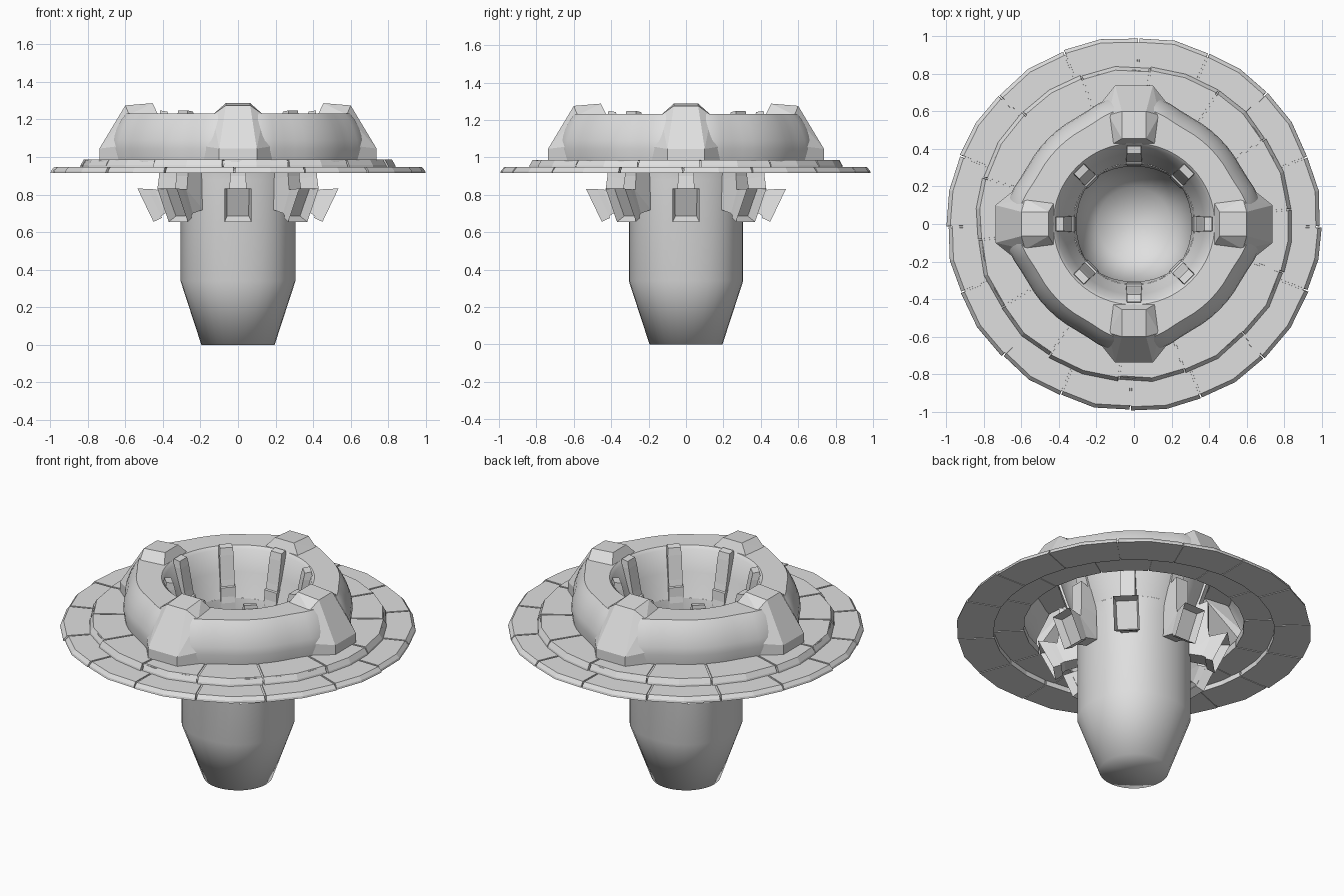
import bpy, bmesh, math, random
from mathutils import Vector, Matrix

if "Cube" in bpy.data.objects:
    bpy.data.objects.remove(bpy.data.objects["Cube"])

random.seed(4)
stone = bpy.data.materials.new("grey_stone")
stone.diffuse_color = (0.74, 0.74, 0.74, 1)
stone.use_nodes = True
stone.node_tree.nodes["Principled BSDF"].inputs["Base Color"].default_value = stone.diffuse_color


def finish(name, bm, smooth=None):
    bmesh.ops.recalc_face_normals(bm, faces=bm.faces[:])
    me = bpy.data.meshes.new(name)
    bm.to_mesh(me)
    bm.free()
    me.materials.append(stone)
    ob = bpy.data.objects.new(name, me)
    bpy.context.collection.objects.link(ob)
    if smooth:
        bpy.ops.object.select_all(action='DESELECT')
        ob.select_set(True)
        bpy.context.view_layer.objects.active = ob
        bpy.ops.object.shade_smooth_by_angle(angle=math.radians(smooth))
    return ob


def lathe(name, profile, segs, closed=False, smooth=40, shape=None):
    # shape(r, z, angle) gives a radius factor for sections that are not round
    bm = bmesh.new()
    vs = [bm.verts.new((r, 0, z)) for r, z in profile]
    pairs = list(zip(vs, vs[1:])) + ([(vs[-1], vs[0])] if closed else [])
    edges = [bm.edges.new(p) for p in pairs]
    bmesh.ops.spin(bm, geom=vs + edges, cent=(0, 0, 0), axis=(0, 0, 1),
                   angle=math.tau, steps=segs)
    bmesh.ops.remove_doubles(bm, verts=bm.verts[:], dist=0.0005)
    if shape:
        for v in bm.verts:
            f = shape(math.hypot(v.co.x, v.co.y), v.co.z, math.atan2(v.co.y, v.co.x))
            v.co.x *= f
            v.co.y *= f
    return finish(name, bm, smooth)


def hull(bm, pts):
    vs = [bm.verts.new(p) for p in pts]
    bmesh.ops.convex_hull(bm, input=vs)
    bmesh.ops.dissolve_limit(bm, angle_limit=0.02, verts=bm.verts[:], edges=bm.edges[:])


def spun_copies(name, make, angles):
    # same part placed around the vertical axis
    for i, a in enumerate(angles):
        bm = bmesh.new()
        make(bm)
        bmesh.ops.transform(bm, matrix=Matrix.Rotation(a, 4, 'Z'), verts=bm.verts[:])
        finish(f"{name}_{i + 1}", bm)


# Tapered shaft, slightly squared in section, open at the top
lathe("shaft", [(0, 0), (0.195, 0), (0.306, 0.34), (0.306, 0.88), (0.325, 0.95)],
      32, smooth=80,
      shape=lambda r, z, a: 1 + 0.045 * math.sin(2 * a) ** 2 * (0.2 < r and z < 0.9))


# Rim of the bowl: a shell with flat top and steep wall, swelling at the buttresses
def swell(r, z, a):
    off = abs((a + math.pi / 4) % (math.pi / 2) - math.pi / 4)
    return 1 + 0.11 * min(0.55, max(0, 1 - off / math.radians(25))) * (r > 0.5)


lathe("bowl_rim", [(0.635, 0.975), (0.645, 1.045),
                   (0.64, 1.09), (0.62, 1.15), (0.595, 1.20), (0.572, 1.232),
                   (0.43, 1.232), (0.412, 1.215), (0.375, 1.09), (0.325, 0.95)],
      64, False, 38, swell)


# Four buttresses gripping the rim
def buttress(bm):
    pts = []
    for s in (-1, 1):
        pts += [(0.738, s * 0.1, z) for z in (0.985, 1.045)]
        pts += [(0.62, s * 0.195, z) for z in (0.985, 1.06)]
        pts += [(0.60, s * 0.065, 1.275), (0.455, s * 0.065, 1.287),
                (0.425, s * 0.115, 1.225), (0.58, s * 0.135, 1.225)]
    hull(bm, pts)


spun_copies("rim_buttress", buttress, [i * math.pi / 2 for i in range(4)])


# Two courses of paving slabs with narrow joints
def paving(name, count, offset, r_in, r_out, z0, z1, gap):
    step = math.tau / count
    bm = bmesh.new()
    cuts = [offset + i * step + random.uniform(-0.03, 0.03) for i in range(count)]
    cuts.append(cuts[0] + math.tau)
    for a, b in zip(cuts, cuts[1:]):
        outs = [r_out - random.uniform(0, 0.014), r_out, r_out - random.uniform(0, 0.014)]
        angles = (a, (a + b) / 2, b)
        rings = []
        for inner, d, z, g in ((1, 0, z0, gap), (0, 0, z0, gap), (0, 0.003, z0 + 0.012, gap),
                               (0, 0.02, z1, gap + 0.004), (1, 0, z1, gap + 0.004)):
            row = []
            for k, t in enumerate(angles):
                r = r_in if inner else outs[k] - d
                t += (1 - k) * g / r / 2
                row.append(bm.verts.new((r * math.cos(t), r * math.sin(t), z)))
            rings.append(row)
        for p, q in zip(rings, rings[1:] + rings[:1]):
            for k in range(2):
                bm.faces.new((p[k], p[k + 1], q[k + 1], q[k]))
        bm.faces.new([row[0] for row in rings])
        bm.faces.new([row[2] for row in reversed(rings)])
    finish(name, bm)


paving("outer_paving", 16, 0, 0.79, 1.0, 0.915, 0.947, 0.007)
paving("inner_paving", 14, 0.12, 0.62, 0.845, 0.945, 0.987, 0.007)
# Mortar beds closing the joints
lathe("outer_mortar", [(0.80, 0.919), (0.97, 0.919), (0.97, 0.942), (0.80, 0.942)], 32, True)
lathe("inner_mortar", [(0.63, 0.949), (0.82, 0.949), (0.82, 0.982), (0.63, 0.982)], 28, True)


def strip(bm, stations, cap_depth=0):
    # box-section strip through (r1, z1, r2, z2, half width) stations
    loops = []
    for r1, z1, r2, z2, w in stations:
        loops.append([bm.verts.new(p) for p in
                      ((r1, -w, z1), (r1, w, z1), (r2, w, z2), (r2, -w, z2))])
    for p, q in zip(loops, loops[1:]):
        for k in range(4):
            bm.faces.new((p[k], p[(k + 1) % 4], q[(k + 1) % 4], q[k]))
    bm.faces.new(loops[0])
    end = bm.faces.new(loops[-1])
    if cap_depth:
        bmesh.ops.recalc_face_normals(bm, faces=bm.faces[:])
        bmesh.ops.inset_individual(bm, faces=[end], thickness=0.018)
        bmesh.ops.translate(bm, verts=end.verts[:], vec=Vector((-cap_depth, 0, 0.01)))


# Eight ribs lining the inside of the bowl
eighths = [i * math.pi / 4 for i in range(8)]
spun_copies("inner_rib", lambda bm: strip(bm, [
    (0.375, 1.242, 0.415, 1.248, 0.036), (0.365, 1.20, 0.42, 1.20, 0.04),
    (0.338, 1.06, 0.375, 1.06, 0.04), (0.308, 0.93, 0.33, 0.93, 0.036)]), eighths)

# Eight elbow spouts hanging below the paving, ending in flared mouths
spun_copies("spout", lambda bm: strip(bm, [
    (0.32, 1.02, 0.42, 1.06, 0.042), (0.31, 0.88, 0.42, 0.90, 0.042),
    (0.31, 0.72, 0.43, 0.825, 0.046), (0.39, 0.70, 0.44, 0.828, 0.05),
    (0.45, 0.655, 0.535, 0.832, 0.072)], 0.05), eighths)
